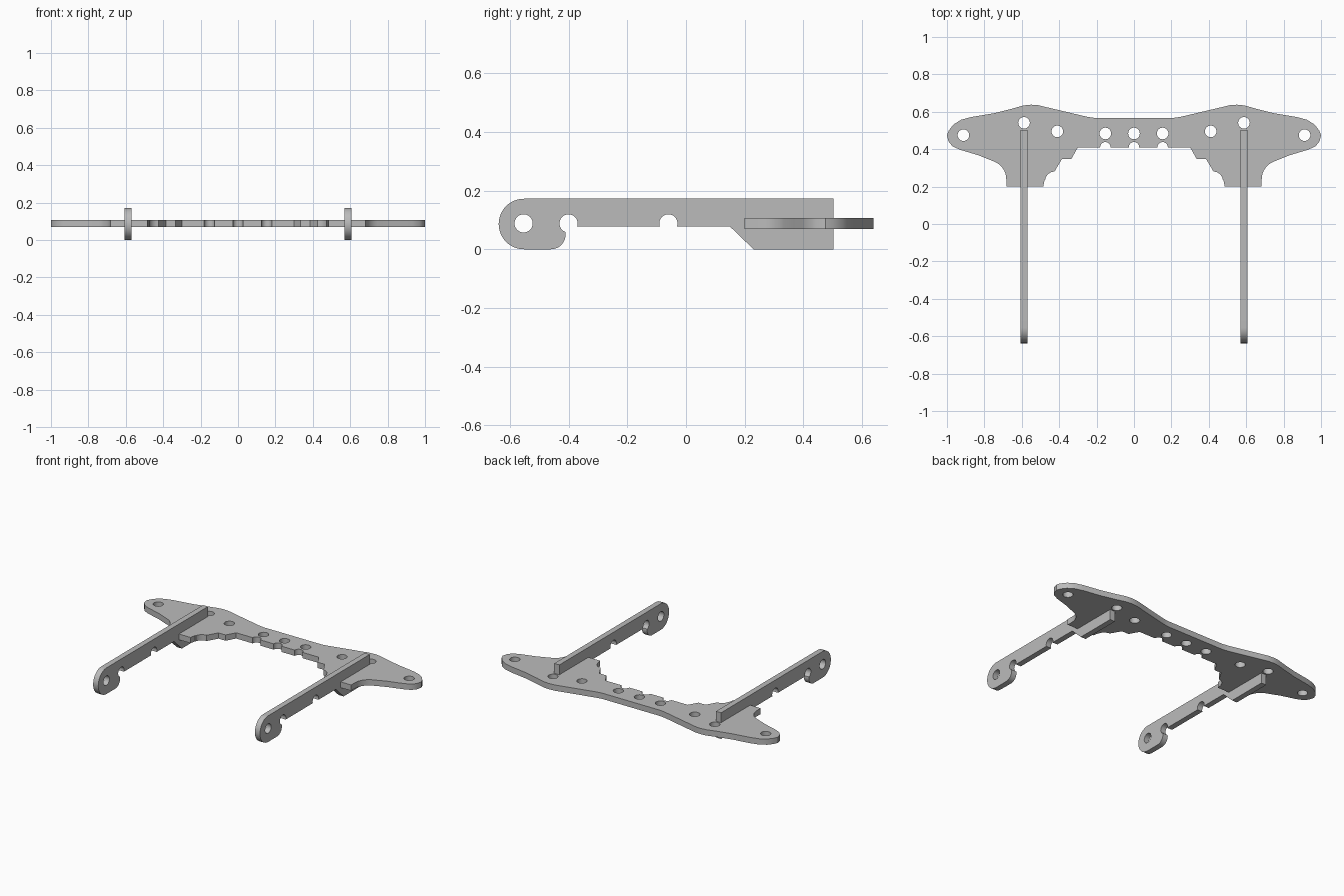
import bpy, bmesh
from math import cos, sin, radians
from mathutils import Matrix, Vector

cube = bpy.data.objects.get("Cube")
if cube:
    bpy.data.objects.remove(cube, do_unlink=True)

grey = bpy.data.materials.new("plain grey")
grey.use_nodes = True
colour = (0.5, 0.5, 0.5, 1)
grey.diffuse_color = colour
grey.node_tree.nodes["Principled BSDF"].inputs["Base Color"].default_value = colour

HOLE = 0.031


def arc(cx, cy, r, start, end, steps=16):
    """Points along a circular arc, angles in degrees."""
    angles = [radians(start + (end - start) * i / steps) for i in range(steps + 1)]
    return [(cx + r * cos(a), cy + r * sin(a)) for a in angles]


def flat_part(name, outline, holes, thickness, matrix):
    """Extrude a closed outline with round holes into a solid sheet."""
    curve = bpy.data.curves.new(name + "_profile", 'CURVE')
    curve.dimensions = '2D'
    curve.fill_mode = 'BOTH'
    curve.extrude = thickness / 2
    loops = [outline] + [arc(x, y, HOLE, 0, 360, 32)[:-1] for x, y in holes]
    for loop in loops:
        spline = curve.splines.new('POLY')
        spline.points.add(len(loop) - 1)
        for point, (x, y) in zip(spline.points, loop):
            point.co = (x, y, 0, 1)
        spline.use_cyclic_u = True
    helper = bpy.data.objects.new(name + "_helper", curve)
    bpy.context.collection.objects.link(helper)
    bpy.context.view_layer.update()
    mesh = bpy.data.meshes.new_from_object(
        helper.evaluated_get(bpy.context.evaluated_depsgraph_get()))
    bpy.data.objects.remove(helper, do_unlink=True)
    bpy.data.curves.remove(curve)

    # Weld caps to walls and face everything outward
    bm = bmesh.new()
    bm.from_mesh(mesh)
    bmesh.ops.remove_doubles(bm, verts=bm.verts, dist=0.0002)
    bmesh.ops.recalc_face_normals(bm, faces=bm.faces)
    bm.to_mesh(mesh)
    bm.free()
    mesh.name = name
    mesh.materials.clear()
    mesh.materials.append(grey)
    obj = bpy.data.objects.new(name, mesh)
    obj.matrix_world = matrix
    bpy.context.collection.objects.link(obj)
    bpy.ops.object.select_all(action='DESELECT')
    obj.select_set(True)
    bpy.context.view_layer.objects.active = obj
    bpy.ops.object.shade_smooth_by_angle(angle=radians(30))
    return obj


# Cross plate: half outline from back centre round the wing to front centre
half = [(0, 0.567), (0.21, 0.567), (0.25, 0.573), (0.47, 0.625), (0.51, 0.635),
        (0.55, 0.638), (0.59, 0.634), (0.65, 0.617), (0.75, 0.592), (0.87, 0.572)]
half += [(0.925, 0.557), (0.965, 0.532), (0.99, 0.5), (1.0, 0.475), (0.992, 0.442),
         (0.97, 0.415), (0.93, 0.397), (0.83, 0.367)]
half += arc(0.783, 0.24, 0.1, 112, 180, 10)
half += [(0.683, 0.2), (0.485, 0.2), (0.478, 0.238)]
half += arc(0.425, 0.23, 0.05, 10, 90, 8)
half += [(0.405, 0.315), (0.385, 0.348), (0.335, 0.348), (0.3, 0.41)]
half += arc(0.153, 0.41, 0.028, 0, 180)
half += arc(0, 0.41, 0.028, 0, 90, 8)
half[-1] = (0, half[-1][1])
plate_outline = half + [(-x, y) for x, y in reversed(half[1:-1])]

side_holes = [(0.153, 0.484), (0.41, 0.495), (0.588, 0.541), (0.912, 0.475)]
plate_holes = [(0, 0.484)] + [(s * x, y) for x, y in side_holes for s in (-1, 1)]
flat_part("cross_plate", plate_outline, plate_holes, 0.038,
          Matrix.Translation((0, 0, 0.088)))

# Side arm profile: rounded tip, hooked slot, mid notch, wedge heel
arm_outline = [(0.502, 0.172)]
arm_outline += arc(-0.552, 0.086, 0.086, 90, 270, 24)
arm_outline += arc(-0.46, 0.05, 0.05, 270, 370, 12)
arm_outline += arc(-0.4, 0.088, HOLE, 250, -20, 24)
arm_outline += arc(-0.06, 0.088, HOLE, 200, -20, 20)
arm_outline += [(0.15, 0.077), (0.23, 0), (0.502, 0)]

axes = Matrix(((0, 0, 1), (1, 0, 0), (0, 1, 0))).to_4x4()
for name, x in (("left_arm", 0.588), ("right_arm", -0.588)):
    flat_part(name, arm_outline, [(-0.553, 0.088)], 0.037,
              Matrix.Translation(Vector((x, 0, 0))) @ axes)
